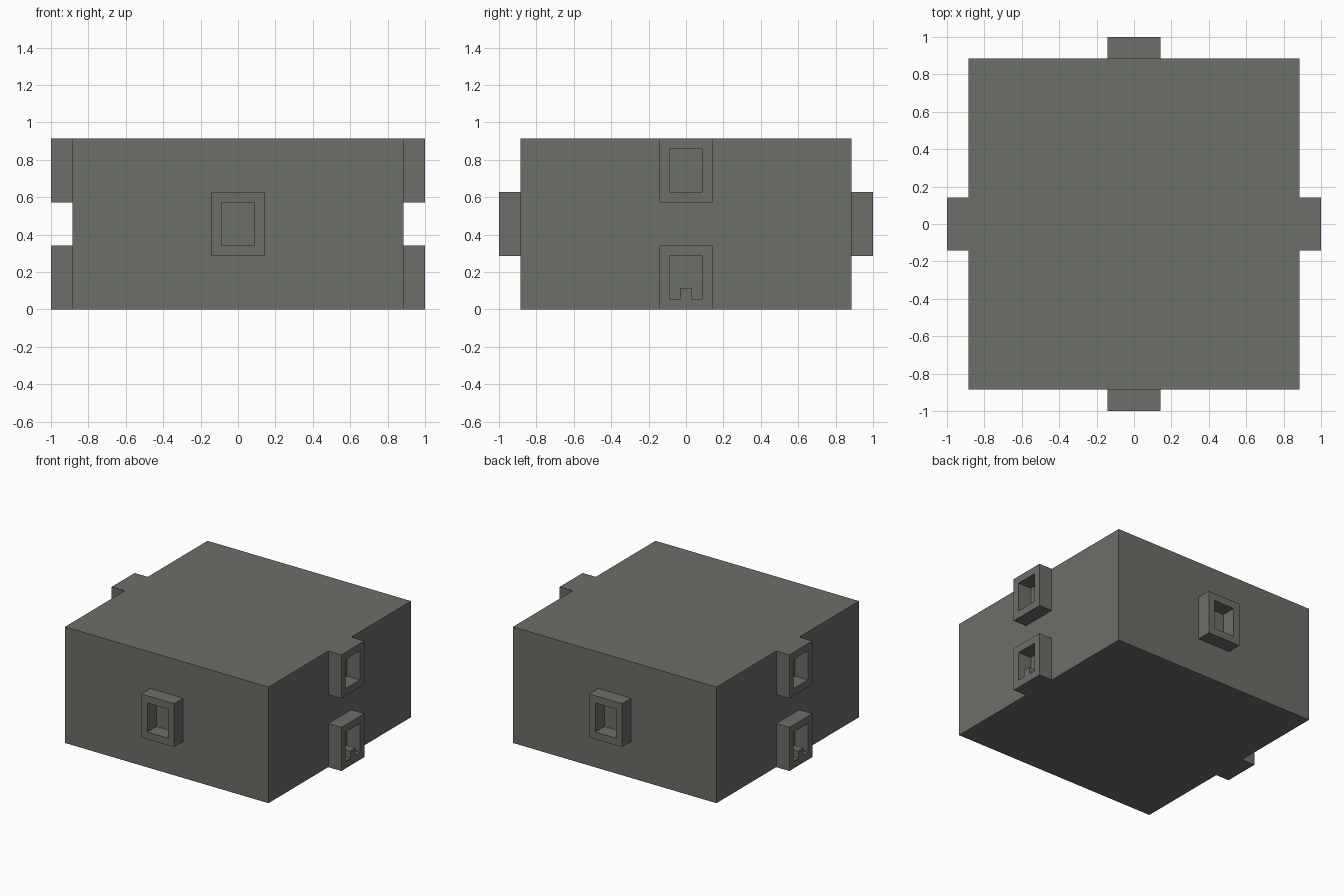
import bpy
from math import radians
from mathutils import Matrix

cube = bpy.data.objects.get("Cube")
if cube:
    bpy.data.objects.remove(cube, do_unlink=True)

# Single stone colour
stone = bpy.data.materials.new("stone_grey")
stone.use_nodes = True
colour = (0.150, 0.156, 0.138, 1)
stone.diffuse_color = colour
stone.node_tree.nodes["Principled BSDF"].inputs["Base Color"].default_value = colour

HALF, HEIGHT = 0.886, 0.914      # main block
DEPTH = 1 - HALF                 # how far the frames stand out
UNIT = HEIGHT / 16               # frame border thickness
FRAME_W, FRAME_H = 0.143, 3 * UNIT     # half width, half height
HOLE_W, HOLE_H = 0.089, 2 * UNIT


def add_spline(curve, points):
    spline = curve.splines.new('POLY')
    spline.points.add(len(points) - 1)
    for point, (x, y) in zip(spline.points, points):
        point.co = (x, y, 0, 1)
    spline.use_cyclic_u = True


def add_frame(name, angle, z, post=False):
    """Rectangular frame with an opening, standing out from one wall."""
    curve = bpy.data.curves.new(name + "_profile", 'CURVE')
    curve.dimensions = '2D'
    curve.fill_mode = 'BOTH'
    curve.extrude = DEPTH / 2
    add_spline(curve, [(-FRAME_W, -FRAME_H), (FRAME_W, -FRAME_H),
                       (FRAME_W, FRAME_H), (-FRAME_W, FRAME_H)])
    hole = [(HOLE_W, -HOLE_H), (HOLE_W, HOLE_H),
            (-HOLE_W, HOLE_H), (-HOLE_W, -HOLE_H)]
    if post:  # small post rising from the sill
        top = UNIT - HOLE_H
        hole += [(-0.03, -HOLE_H), (-0.03, top), (0.03, top), (0.03, -HOLE_H)]
    add_spline(curve, hole)

    # Turn the filled profile into a mesh and place it on its wall
    temp = bpy.data.objects.new(name + "_temp", curve)
    mesh = bpy.data.meshes.new_from_object(temp)
    bpy.data.objects.remove(temp)
    bpy.data.curves.remove(curve)
    mesh.name = name
    mesh.transform(Matrix.Rotation(radians(angle), 4, 'Z')
                   @ Matrix.Translation((0, -HALF - DEPTH / 2, z))
                   @ Matrix.Rotation(radians(90), 4, 'X'))
    mesh.materials.clear()
    mesh.materials.append(stone)
    mesh.shade_flat()
    obj = bpy.data.objects.new(name, mesh)
    bpy.context.collection.objects.link(obj)


# Main block
bpy.ops.mesh.primitive_cube_add(size=1, location=(0, 0, HEIGHT / 2))
block = bpy.context.object
block.name = "main_block"
block.scale = (2 * HALF, 2 * HALF, HEIGHT)
block.data.materials.append(stone)

# One window in the middle of the front and back
for side, angle in (("front", 0), ("back", 180)):
    add_frame(side + "_window", angle, HEIGHT / 2)

# An upper window and a lower window with a post on each side
for side, angle in (("left", 90), ("right", 270)):
    add_frame(side + "_upper_window", angle, HEIGHT - FRAME_H)
    add_frame(side + "_lower_window", angle, FRAME_H, post=True)
